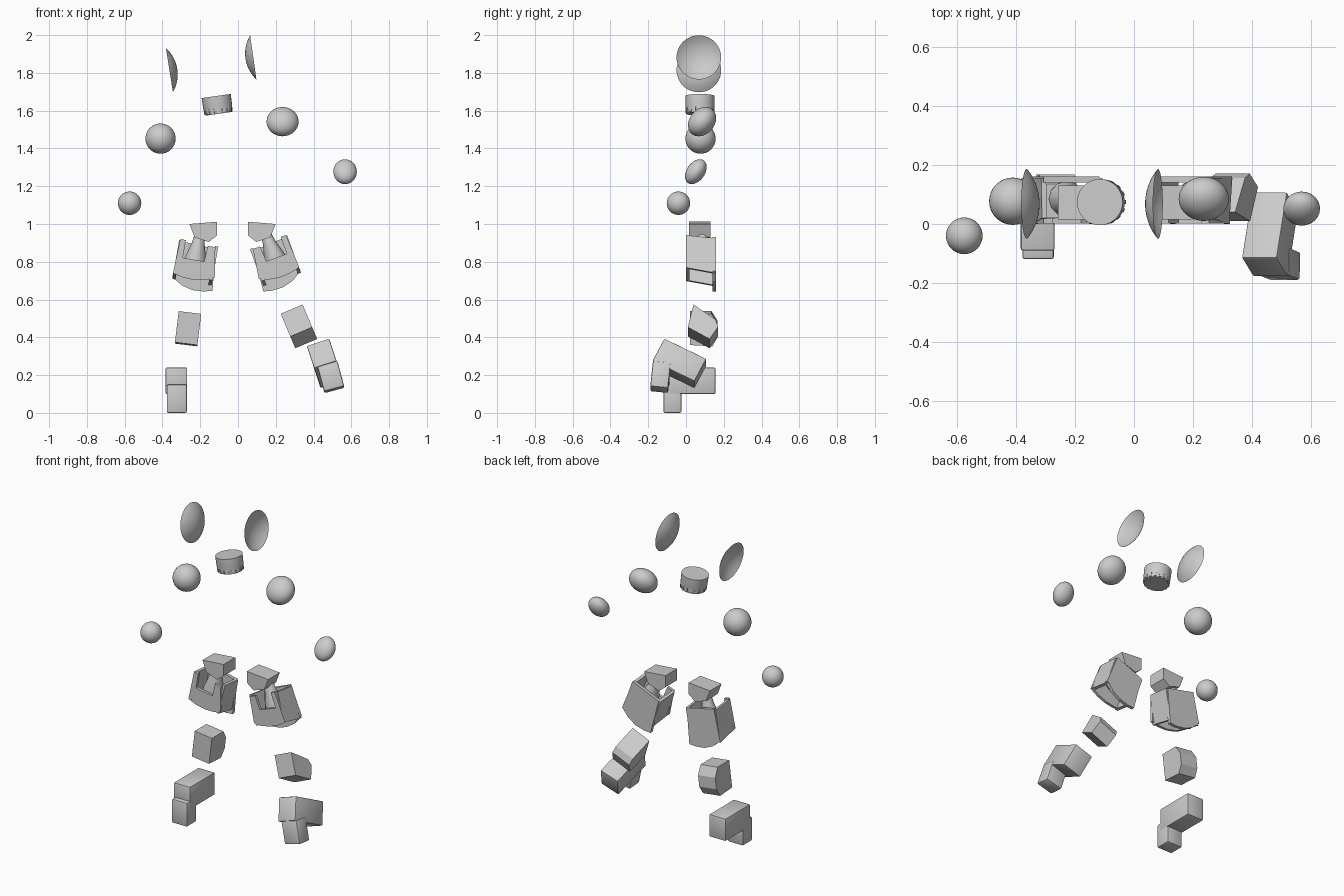
import bpy, bmesh, math
from mathutils import Matrix, Vector

if "Cube" in bpy.data.objects:
    bpy.data.objects.remove(bpy.data.objects["Cube"])

D = math.radians


def place(loc, roll=0, pitch=0):
    return (Matrix.Translation(loc) @ Matrix.Rotation(D(roll), 4, 'Y')
            @ Matrix.Rotation(D(pitch), 4, 'X'))


def finish(name, bm, m, smooth=None):
    bmesh.ops.recalc_face_normals(bm, faces=bm.faces[:])
    me = bpy.data.meshes.new(name)
    bm.to_mesh(me)
    bm.free()
    ob = bpy.data.objects.new(name, me)
    ob.matrix_world = m
    bpy.context.collection.objects.link(ob)
    if smooth:
        bpy.ops.object.select_all(action='DESELECT')
        ob.select_set(True)
        bpy.context.view_layer.objects.active = ob
        bpy.ops.object.shade_smooth_by_angle(angle=D(smooth))
    return ob


def prism(name, pts, axis, lo, hi, m):
    """Outline in x-z (axis y) or y-z (axis x), extruded from lo to hi."""
    bm = bmesh.new()
    co = (lambda p: (p[0], lo, p[1])) if axis == 'y' else (lambda p: (lo, p[0], p[1]))
    f = bm.faces.new([bm.verts.new(co(p)) for p in pts])
    r = bmesh.ops.extrude_face_region(bm, geom=[f])
    v = Vector((0, hi - lo, 0)) if axis == 'y' else Vector((hi - lo, 0, 0))
    bmesh.ops.translate(bm, vec=v, verts=[e for e in r['geom'] if isinstance(e, bmesh.types.BMVert)])
    return finish(name, bm, m)


def box(name, size, m, bevel=0.0):
    bm = bmesh.new()
    bmesh.ops.create_cube(bm, size=1)
    bmesh.ops.scale(bm, vec=size, verts=bm.verts)
    if bevel:
        bmesh.ops.bevel(bm, geom=bm.edges[:], offset=bevel, segments=2, affect='EDGES', profile=0.5)
    return finish(name, bm, m, 40)


def lathe(name, prof, m, steps=48):
    bm = bmesh.new()
    vs = [bm.verts.new((r, 0, z)) for r, z in prof]
    es = [bm.edges.new(p) for p in zip(vs, vs[1:])]
    bmesh.ops.spin(bm, geom=vs + es, cent=(0, 0, 0), axis=(0, 0, 1), angle=2 * math.pi, steps=steps)
    bmesh.ops.remove_doubles(bm, verts=bm.verts, dist=1e-5)
    return finish(name, bm, m, 35)


def ball(name, radii, m):
    bm = bmesh.new()
    bmesh.ops.create_uvsphere(bm, u_segments=32, v_segments=20, radius=1)
    bmesh.ops.scale(bm, vec=radii, verts=bm.verts)
    return finish(name, bm, m, 60)


# Ear discs: shallow open domes bulging inwards
a, h = 0.118, 0.042
R = (a * a + h * h) / (2 * h)
t_max = math.asin(a / R)
dome = [(R * math.sin(t_max * i / 8), R * math.cos(t_max * i / 8) - R + h) for i in range(9)]
lathe("ear_disc_left", dome, place((-0.363, 0.068, 1.814), 81))
lathe("ear_disc_right", dome, place((0.081, 0.068, 1.882), -98))

# Neck collar with ribbed lower rim
neck = place((-0.109, 0.074, 1.631), -8)
lathe("neck", [(0, .047), (.078, .047), (.077, -.012), (.07, -.048), (0, -.048)], neck)
for i in range(16):
    box("neck_rib", (.012, .014, .034),
        neck @ Matrix.Rotation(i * math.pi / 8, 4, 'Z') @ Matrix.Translation((.07, 0, -.028)))

# Shoulder and elbow balls
ball("shoulder_left", (.08, .08, .08), place((-.41, .077, 1.452)))
ball("elbow_left", (.062, .062, .062), place((-.574, -.04, 1.11)))
ball("shoulder_right", (.085, .085, .066), place((.236, .085, 1.542), 0, 50))
ball("elbow_right", (.062, .073, .048), place((.567, .052, 1.277), 0, 55))

# Hips and hollow thigh guards
for side, s, ox, roll in (("left", 1, -.185, 10), ("right", -1, .127, -20)):
    o = (ox, .085, .97)
    hip = [(-.072, .03), (.075, .042), (.075, -.03), (.03, -.065), (-.045, -.04)]
    prism("hip_" + side, [(s * x, z) for x, z in hip], 'y', -.07, .045, place(o))
    m = place(o, roll)
    lathe("thigh_core_" + side, [(0, -.02), (.025, -.02), (.035, -.08), (.06, -.17), (.06, -.19), (0, -.19)],
          m @ Matrix.Translation((-s * .012, 0, 0)), 12)
    front = [(-.11, -.07), (-.117, -.255), (-.06, -.268), (0, -.27), (.06, -.26), (.105, -.24),
             (.08, -.08), (.04, -.08), (.035, -.165), (-.08, -.165), (-.08, -.07)]
    prism("thigh_front_" + side, [(s * x, z) for x, z in front], 'y', -.092, -.075,
          m @ Matrix.Translation((0, .008, 0)))
    back = [(-.108, -.08), (-.117, -.275), (-.06, -.31), (0, -.325), (.06, -.322), (.105, -.31), (.085, -.09)]
    prism("thigh_back_" + side, [(s * x, z) for x, z in back], 'y', .055, .075, m)
    wall = [(-.065, -.075), (.07, -.09), (.07, -.285), (-.085, -.255)]
    prism("thigh_outer_wall_" + side, wall, 'x', -s * .115, -s * .098, m)
    prism("thigh_inner_wall_" + side, wall, 'x', s * .078, s * .095, m)

# Knee blocks
prism("knee_left", [(-.07, .088), (.045, .088), (.078, .035), (.078, -.035), (.05, -.085), (-.07, -.078)],
      'x', -.06, .06, place((-.265, .09, .444), 7))
prism("knee_right", [(-.05, .1), (.066, .014), (.08, -.027), (.035, -.098), (-.08, -.03)],
      'x', -.063, .063, place((.323, .09, .457), -23))

# Feet: long shin block with a small toe block in front
box("foot_left", (.114, .245, .14), place((-.326, .033, .17)), .006)
box("toe_left", (.106, .094, .15), place((-.324, -.072, .075)), .008)
box("foot_right", (.125, .25, .14), place((.46, -.035, .262), -18, -27), .006)
box("toe_right", (.11, .095, .14), place((.492, -.135, .19), -15, -6), .008)
